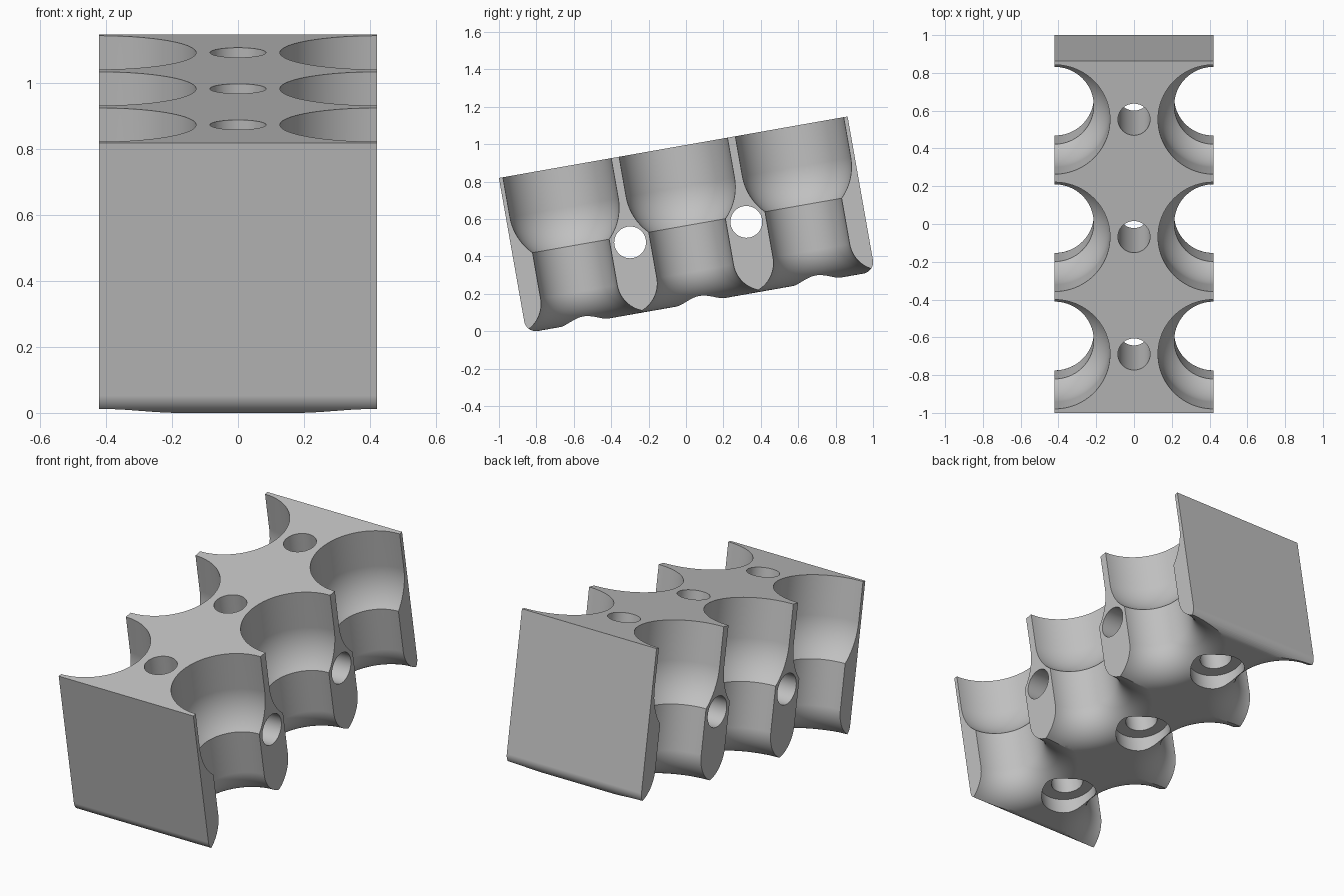
import bpy, bmesh
from math import sin, cos, pi, radians
from mathutils import Matrix, Vector

default = bpy.data.objects.get("Cube")
if default:
    bpy.data.objects.remove(default, do_unlink=True)

HALF_W = 0.421      # half width, also the pocket axis offset
HEIGHT = 0.842
PITCH = 0.631       # spacing of the three cells
HALF_L = PITCH * 1.5
END_R = 0.063       # rounding under both end walls
POCKET_R, NECK_R, FLARE_R = 0.294, 0.208, 0.168
BORE_R, RECESS_R, RECESS_H = 0.085, 0.147, 0.09

grey = bpy.data.materials.new("plain grey")
grey.use_nodes = True
colour = (0.53, 0.53, 0.53, 1)
grey.diffuse_color = colour
grey.node_tree.nodes["Principled BSDF"].inputs["Base Color"].default_value = colour


def add_object(name, bm):
    bmesh.ops.recalc_face_normals(bm, faces=bm.faces)
    mesh = bpy.data.meshes.new(name)
    bm.to_mesh(mesh)
    bm.free()
    mesh.materials.append(grey)
    obj = bpy.data.objects.new(name, mesh)
    bpy.context.collection.objects.link(obj)
    return obj


def arc(cx, cz, r, start, end, steps):
    """Points on a circular arc, angles in degrees."""
    angles = [radians(start + (end - start) * i / steps) for i in range(steps + 1)]
    return [(cx + r * cos(a), cz + r * sin(a)) for a in angles]


def lathe(name, profile, matrix, steps=96):
    """Closed solid turned about z from (radius, height) points."""
    bm = bmesh.new()
    verts = [bm.verts.new((r, 0, z)) for r, z in profile]
    edges = [bm.edges.new(pair) for pair in zip(verts, verts[1:])]
    bmesh.ops.spin(bm, geom=verts + edges, cent=(0, 0, 0), axis=(0, 0, 1),
                   angle=2 * pi, steps=steps)
    bmesh.ops.remove_doubles(bm, verts=bm.verts, dist=1e-5)
    bm.transform(matrix)
    obj = add_object(name, bm)
    obj.hide_render = True
    return obj


# Block: side outline with rounded lower ends, extruded across the width
outline = [(HALF_L, HEIGHT), (-HALF_L, HEIGHT)]
outline += arc(-HALF_L + END_R, END_R, END_R, 180, 270, 12)
outline += arc(HALF_L - END_R, END_R, END_R, 270, 360, 12)
bm = bmesh.new()
side = bm.faces.new([bm.verts.new((-HALF_W, y, z)) for y, z in outline])
extruded = bmesh.ops.extrude_face_region(bm, geom=[side])["geom"]
bmesh.ops.translate(bm, vec=(2 * HALF_W, 0, 0),
                    verts=[v for v in extruded if isinstance(v, bmesh.types.BMVert)])
block = add_object("rack_block", bm)

# Pocket: flared foot, narrow neck, ball seat, wide upper tube
OVER = 0.05
flare_top = NECK_R + FLARE_R
seat_z = HEIGHT - 0.217
pocket = [(0, -OVER), (flare_top, -OVER)]
pocket += arc(flare_top, FLARE_R, FLARE_R, 270, 180, 16)
pocket += arc(0, seat_z, POCKET_R, -45, 0, 12)
pocket += [(POCKET_R, HEIGHT + OVER), (0, HEIGHT + OVER)]

# Bore: through hole with a wider recess underneath
bore = [(0, -OVER), (RECESS_R, -OVER), (RECESS_R, RECESS_H), (BORE_R, RECESS_H),
        (BORE_R, HEIGHT + OVER), (0, HEIGHT + OVER)]

cutters = []
for cell in (-1, 0, 1):
    for x in (-HALF_W, HALF_W):
        cutters.append(lathe("pocket_cutter", pocket,
                             Matrix.Translation((x, cell * PITCH, 0))))
    cutters.append(lathe("bore_cutter", bore,
                         Matrix.Translation((0, cell * PITCH, 0)), 64))

# Cross holes through the two inner walls
rod = [(0, -0.6), (BORE_R, -0.6), (BORE_R, 0.6), (0, 0.6)]
for s in (-0.5, 0.5):
    place = Matrix.Translation((0, s * PITCH, HEIGHT - 0.461)) @ Matrix.Rotation(pi / 2, 4, "Y")
    cutters.append(lathe("cross_hole_cutter", rod, place, 64))

for cutter in cutters:
    mod = block.modifiers.new("cut", "BOOLEAN")
    mod.object = cutter
    mod.operation = "DIFFERENCE"
    mod.solver = "EXACT"

# Bake the cuts and drop the cutters
bpy.context.view_layer.update()
graph = bpy.context.evaluated_depsgraph_get()
mesh = bpy.data.meshes.new_from_object(block.evaluated_get(graph))
block.modifiers.clear()
block.data = mesh
for cutter in cutters:
    bpy.data.objects.remove(cutter, do_unlink=True)
mesh.materials.clear()
mesh.materials.append(grey)
for poly in mesh.polygons:
    poly.material_index = 0

# Tilt the rack up toward the back, then centre it and set it on the ground
mesh.transform(Matrix.Rotation(radians(10), 4, "X"))
ys = [v.co.y for v in mesh.vertices]
zs = [v.co.z for v in mesh.vertices]
mesh.transform(Matrix.Translation(Vector((0, -(min(ys) + max(ys)) / 2, -min(zs)))))

# Smooth curved walls, crisp rims
bpy.ops.object.select_all(action="DESELECT")
block.select_set(True)
bpy.context.view_layer.objects.active = block
bpy.ops.object.shade_smooth_by_angle(angle=radians(25))
weighted = block.modifiers.new("weighted normals", "WEIGHTED_NORMAL")
weighted.keep_sharp = True
